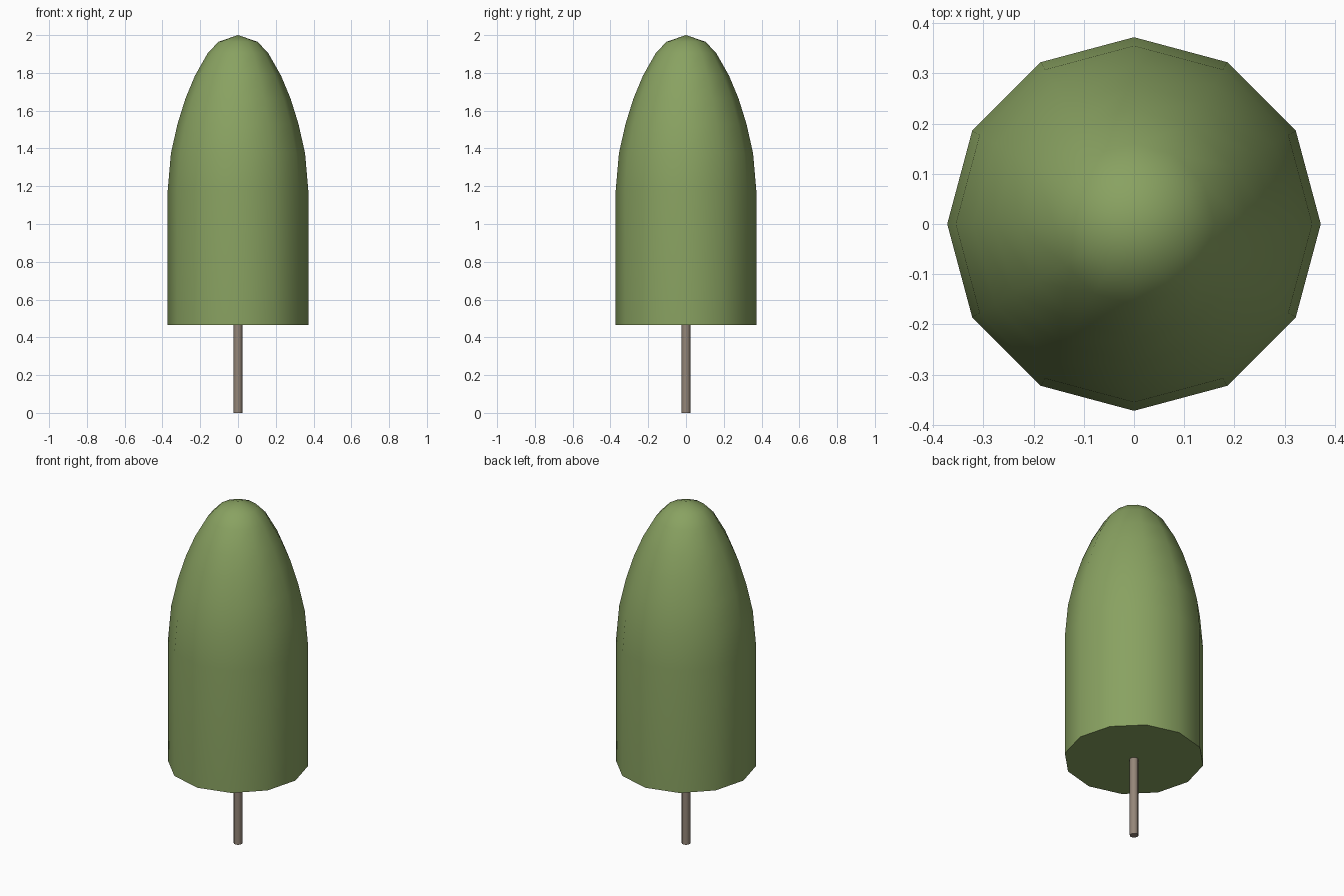
import bpy, bmesh, math

if "Cube" in bpy.data.objects:
    bpy.data.objects.remove(bpy.data.objects["Cube"])


def material(name, color):
    mat = bpy.data.materials.new(name)
    mat.diffuse_color = (*color, 1)
    mat.use_nodes = True
    mat.node_tree.nodes["Principled BSDF"].inputs["Base Color"].default_value = mat.diffuse_color
    return mat


def lathe(name, profile, sides, mat, tip=None):
    """Revolve (radius, z) points around z; close with a tip or a flat cap."""
    bm = bmesh.new()
    rings = [[bm.verts.new((r * math.cos(2 * math.pi * i / sides),
                            r * math.sin(2 * math.pi * i / sides), z))
              for i in range(sides)] for r, z in profile]
    for low, high in zip(rings, rings[1:]):
        for i in range(sides):
            j = (i + 1) % sides
            bm.faces.new((low[i], low[j], high[j], high[i]))
    bm.faces.new(rings[0][::-1])
    if tip is None:
        bm.faces.new(rings[-1])
    else:
        apex = bm.verts.new((0, 0, tip))
        for i in range(sides):
            bm.faces.new((rings[-1][i], rings[-1][(i + 1) % sides], apex))
    mesh = bpy.data.meshes.new(name)
    bm.to_mesh(mesh)
    bm.free()
    mesh.materials.append(mat)
    obj = bpy.data.objects.new(name, mesh)
    bpy.context.collection.objects.link(obj)
    bpy.ops.object.select_all(action='DESELECT')
    obj.select_set(True)
    bpy.context.view_layer.objects.active = obj
    bpy.ops.object.shade_smooth_by_angle(angle=math.radians(50))
    return obj


# Foliage: straight lower wall rising into a rounded dome
lathe("foliage",
      [(0.372, 0.465), (0.372, 1.18), (0.355, 1.375), (0.32, 1.53),
       (0.278, 1.665), (0.228, 1.785), (0.16, 1.905), (0.103, 1.965)],
      12, material("leaf_green", (0.25, 0.36, 0.12)), tip=2.0)

# Trunk: thin straight pole
lathe("trunk", [(0.023, 0), (0.023, 0.48)], 12,
      material("bark", (0.30, 0.24, 0.19)))
